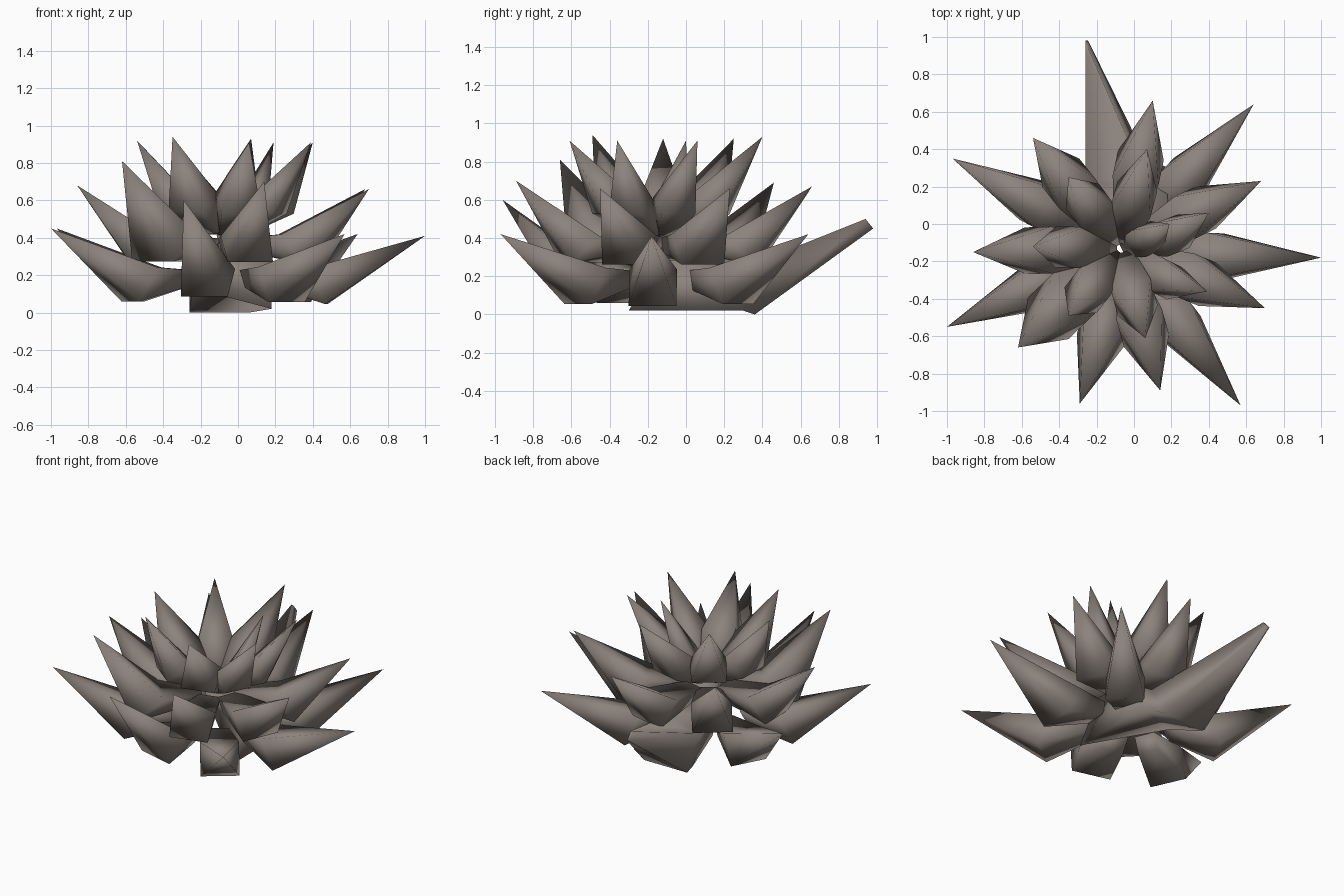
import bpy, bmesh
from mathutils import Vector

cube = bpy.data.objects.get("Cube")
if cube:
    bpy.data.objects.remove(cube, do_unlink=True)

mat = bpy.data.materials.new("warm_grey")
mat.use_nodes = True
COLOUR = (0.26, 0.225, 0.2, 1)
mat.diffuse_color = COLOUR
mat.node_tree.nodes["Principled BSDF"].inputs["Base Color"].default_value = COLOUR

CENTRE = Vector((-0.07, -0.13, 0))
UP = Vector((0, 0, 1))


def skin(name, rings, tip=None):
    """Join four-point rings into a closed smooth body, ending in a tip or a cap."""
    bm = bmesh.new()
    loops = [[bm.verts.new(p) for p in ring] for ring in rings]
    for a, b in zip(loops, loops[1:]):
        for i in range(4):
            j = (i + 1) % 4
            bm.faces.new((a[i], a[j], b[j], b[i]))
    bm.faces.new(loops[0])
    if tip is None:
        bm.faces.new(loops[-1])
    else:
        point = bm.verts.new(tip)
        for i in range(4):
            bm.faces.new((loops[-1][i], loops[-1][(i + 1) % 4], point))
    bmesh.ops.recalc_face_normals(bm, faces=bm.faces)
    for f in bm.faces:
        f.smooth = True
    mesh = bpy.data.meshes.new(name)
    bm.to_mesh(mesh)
    bm.free()
    mesh.materials.append(mat)
    obj = bpy.data.objects.new(name, mesh)
    bpy.context.collection.objects.link(obj)


def leaf(name, tip, belly, root, width, thick):
    """Spiked leaf: small square root, wide belly (swung sideways), sharp tip."""
    tip = Vector(tip)
    out = tip - CENTRE
    out.z = 0
    out.normalize()
    side = UP.cross(out)
    radius, height, swing = belly
    mid = CENTRE + out * radius + UP * height + side * swing
    start = CENTRE + out * root[0] + UP * root[1]
    normal = (tip - mid).normalized().cross(side)

    def ring(c, w, t):
        return [c + side * w * a + normal * t * b
                for a, b in ((-1, -1), (1, -1), (1, 1), (-1, 1))]

    skin(name, [ring(start, width * 0.55, thick * 0.5), ring(mid, width, thick)], tip)


# Tiers: tips, belly (radius, height, swing), root (radius, height), half width, half thickness
tiers = {
    "outer_leaf": ([(0.64, 0.64, 0.42), (0.57, -0.97, 0.42),
                    (-1.0, -0.55, 0.45), (-0.97, 0.35, 0.45)],
                   (0.50, 0.15, 0), (0.24, 0.18), 0.12, 0.105),
    "left_outer_leaf": ([(1.0, -0.18, 0.41)],
                        (0.50, 0.14, -0.02), (0.24, 0.18), 0.125, 0.105),
    "steep_outer_leaf": ([(-0.29, -0.96, 0.60)],
                         (0.43, 0.16, 0.02), (0.2, 0.16), 0.13, 0.105),
    "middle_leaf": ([(0.1, 0.66, 0.67), (0.68, 0.23, 0.66), (0.7, -0.45, 0.66),
                     (0.14, -0.89, 0.70), (-0.86, -0.15, 0.68), (-0.54, 0.46, 0.69)],
                    (0.44, 0.34, 0), (0.15, 0.36), 0.125, 0.1),
    "wide_middle_leaf": ([(-0.62, -0.66, 0.81)],
                         (0.44, 0.34, 0), (0.15, 0.36), 0.155, 0.12),
    "inner_leaf": ([(0.07, 0.40, 0.93), (0.06, -0.61, 0.91), (-0.35, -0.49, 0.94),
                    (-0.54, -0.12, 0.92), (-0.35, 0.25, 0.92)],
                   (0.27, 0.58, 0), (0.06, 0.44), 0.11, 0.09),
    "slim_inner_leaf": ([(0.40, 0.06, 0.91), (0.39, -0.36, 0.91)],
                        (0.28, 0.57, -0.04), (0.06, 0.43), 0.095, 0.075),
    "heart_leaf": ([(0.19, 0.0, 0.91)],
                   (0.15, 0.56, -0.02), (0.03, 0.42), 0.08, 0.06),
}
for name, (tips, belly, root, width, thick) in tiers.items():
    for i, tip in enumerate(tips):
        leaf(f"{name}_{i + 1}", tip, belly, root, width, thick)


# Large base leaf: skewed root, heavy belly and a blunt tip at the back
def section(x0, x1, low, high):
    return [Vector((x, y, z)) for x, (y, z) in
            ((x0, low), (x1, low), (x1, high), (x0, high))]


root_ring = [Vector(p) for p in ((-0.24, 0.06, 0.13), (0.18, -0.30, 0.02),
                                 (0.17, -0.14, 0.29), (-0.22, -0.04, 0.30))]
skin("base_leaf", [
    root_ring,
    section(-0.26, 0.18, (0.30, 0.02), (0.14, 0.27)),
    section(-0.26, 0.06, (0.36, 0.0), (0.24, 0.22)),
    section(-0.26, -0.245, (0.98, 0.45), (0.94, 0.5)),
])
